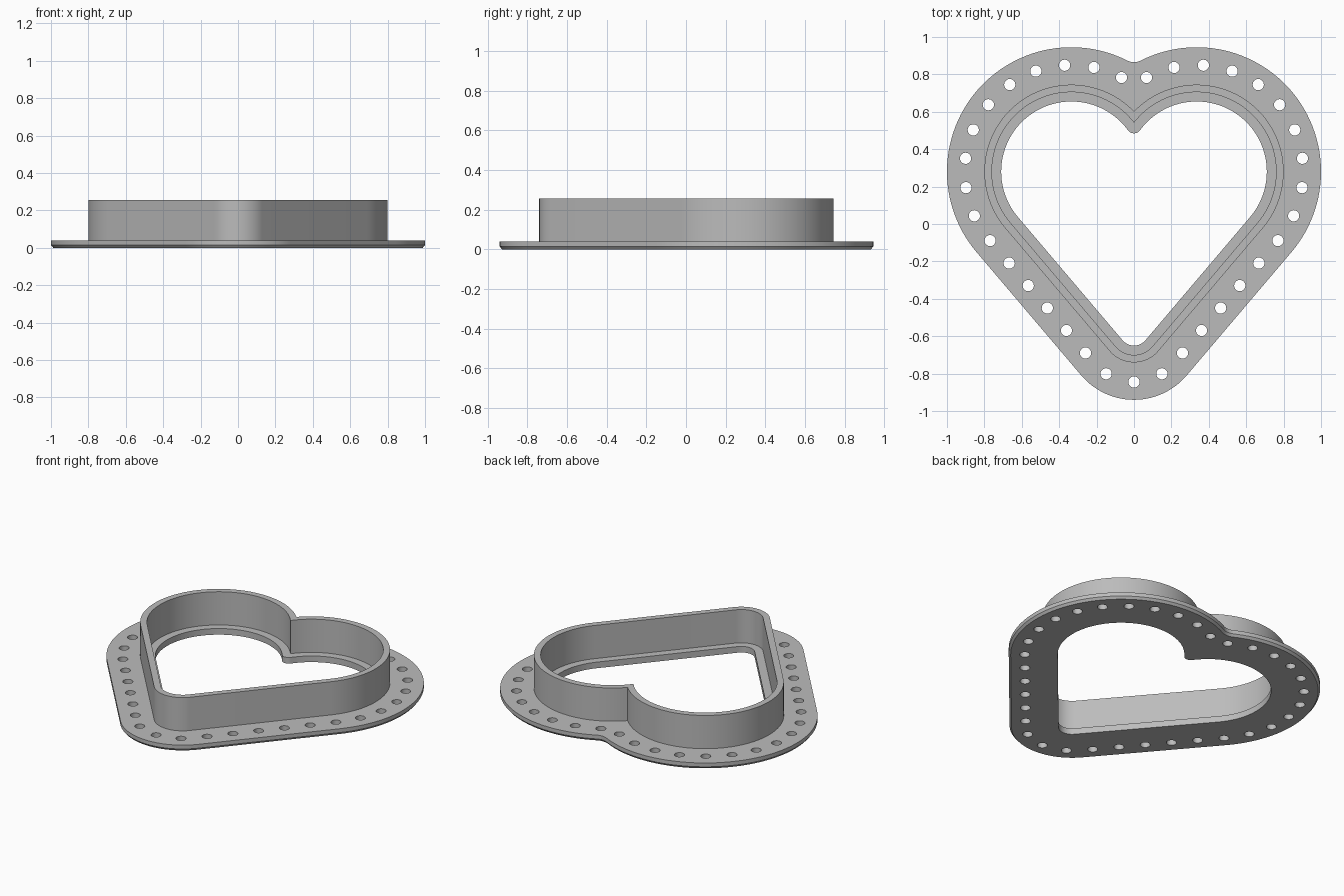
import bpy, bmesh
from math import sin, cos, acos, atan2, hypot, pi, sqrt
from mathutils import Vector

if "Cube" in bpy.data.objects:
    bpy.data.objects.remove(bpy.data.objects["Cube"])

# Heart guide: two lobe arcs, straight flanks and a rounded bottom tip
LOBE_X, LOBE_Y, LOBE_R = 0.335, 0.28, 0.465
TIP_Y, TIP_R = -0.57, 0.17
PLATE_TOP, WALL_TOP = 0.04, 0.257

grey = bpy.data.materials.new("plain grey")
grey.use_nodes = True
GREY = (0.5, 0.5, 0.5, 1)
grey.diffuse_color = GREY
grey.node_tree.nodes["Principled BSDF"].inputs["Base Color"].default_value = GREY


def arc(cx, cy, r, a0, a1, n):
    steps = [a0 + (a1 - a0) * i / n for i in range(n + 1)]
    return [Vector((cx + r * cos(a), cy + r * sin(a))) for a in steps]


def half_heart(offset, fillet=0.0):
    """Right half of the offset heart, from the notch down to the tip."""
    r, tip = LOBE_R + offset, TIP_R + offset
    dy = LOBE_Y - TIP_Y
    flank = atan2(dy, LOBE_X) - acos((tip - r) / hypot(LOBE_X, dy))
    start = pi - acos(LOBE_X / (r + fillet))
    pts = []
    if fillet:
        cy = LOBE_Y + sqrt((r + fillet) ** 2 - LOBE_X ** 2)
        pts = arc(0, cy, fillet, -pi / 2, start - pi, 8)[:-1]
    pts += arc(LOBE_X, LOBE_Y, r, start, flank, 56)
    pts += arc(0, TIP_Y, tip, flank, -pi / 2, 14)
    return pts


def heart(offset, fillet=0.0):
    right = half_heart(offset, fillet)
    left = [Vector((-p.x, p.y)) for p in right[-2:0:-1]]
    return right + left


def ring(bm, pts, z):
    return [bm.verts.new((p.x, p.y, z)) for p in pts]


def loop_edges(bm, verts):
    pairs = zip(verts, verts[1:] + verts[:1])
    return [bm.edges.get(p) or bm.edges.new(p) for p in pairs]


def skin(bm, levels):
    """Join a stack of equal rings; return bottom and top edge loops."""
    for low, high in zip(levels, levels[1:]):
        n = len(low)
        for i in range(n):
            j = (i + 1) % n
            bm.faces.new((low[i], low[j], high[j], high[i]))
    return loop_edges(bm, levels[0]), loop_edges(bm, levels[-1])


def build(name, stacks):
    """Solid bounded by several side skins and flat bottom and top caps."""
    bm = bmesh.new()
    bottom, top = [], []
    for stack in stacks:
        low, high = skin(bm, [ring(bm, pts, z) for pts, z in stack])
        bottom += low
        top += high
    for edges, nz in ((bottom, -1), (top, 1)):
        bmesh.ops.triangle_fill(bm, edges=edges, use_beauty=True, normal=(0, 0, nz))
    bmesh.ops.recalc_face_normals(bm, faces=bm.faces)
    mesh = bpy.data.meshes.new(name)
    bm.to_mesh(mesh)
    bm.free()
    mesh.materials.append(grey)
    obj = bpy.data.objects.new(name, mesh)
    bpy.context.collection.objects.link(obj)
    bpy.ops.object.select_all(action="DESELECT")
    obj.select_set(True)
    bpy.context.view_layer.objects.active = obj
    bpy.ops.object.shade_smooth_by_angle(angle=pi / 6)
    return obj


def spaced(pts, count):
    """Evenly spaced points, the first half a step after the notch, the last on the tip."""
    lengths = [(b - a).length for a, b in zip(pts, pts[1:])]
    step = sum(lengths) / (count - 0.5)
    out, walked, target = [], 0.0, step / 2
    for a, b, d in zip(pts, pts[1:], lengths):
        while len(out) < count - 1 and target <= walked + d:
            out.append(a.lerp(b, (target - walked) / d))
            target += step
        walked += d
    return out + [pts[-1]]


# Base plate: chamfered lower rim, heart opening and a row of stitch holes
right_holes = spaced(half_heart(0.105), 18)
centres = right_holes + [Vector((-p.x, p.y)) for p in right_holes[:-1]]
stacks = [
    [(heart(0.188, 0.092), 0), (heart(0.2, 0.08), 0.015), (heart(0.2, 0.08), PLATE_TOP)],
    [(heart(-0.09, 0.04), 0), (heart(-0.09, 0.04), PLATE_TOP)],
]
for c in centres:
    circle = arc(c.x, c.y, 0.03, 0, 2 * pi, 24)[:-1]
    stacks.append([(circle, 0), (circle, PLATE_TOP)])
build("base_plate", stacks)

# Upright wall, set into the plate
build("heart_wall", [[(heart(d), 0.02), (heart(d), WALL_TOP)] for d in (0, -0.04)])
